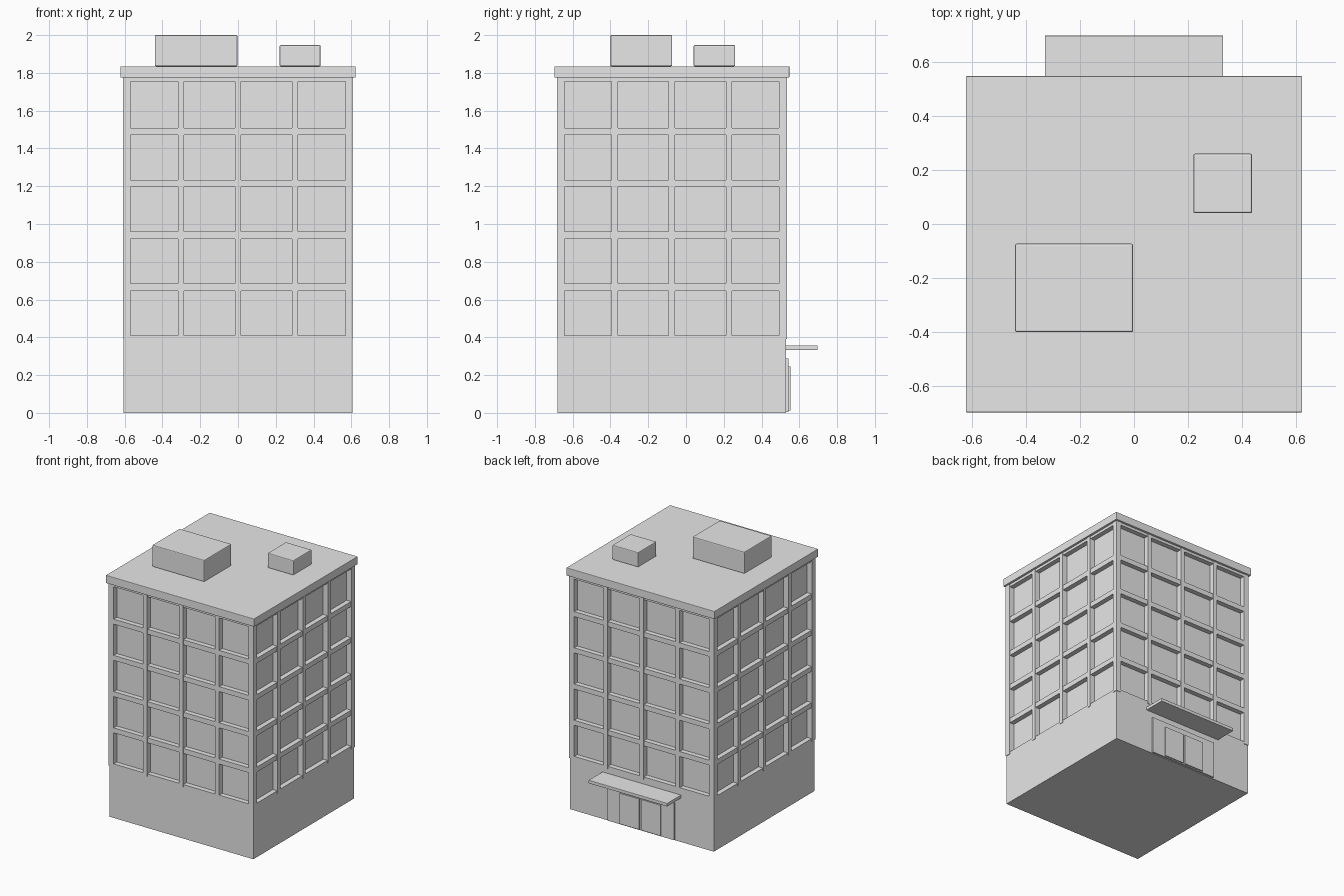
import bpy
import bmesh
from mathutils import Matrix, Vector

cube = bpy.data.objects.get("Cube")
if cube:
    bpy.data.objects.remove(cube, do_unlink=True)

# One plain colour for the whole building
concrete = bpy.data.materials.new("light_grey")
concrete.use_nodes = True
concrete.diffuse_color = (0.8, 0.8, 0.8, 1)
concrete.node_tree.nodes["Principled BSDF"].inputs["Base Color"].default_value = (0.8, 0.8, 0.8, 1)


def add_box(bm, lo, hi):
    lo, hi = Vector(lo), Vector(hi)
    size = hi - lo
    bmesh.ops.create_cube(bm, size=1, matrix=Matrix.Translation((lo + hi) / 2) @ Matrix.Diagonal((*size, 1)))


def build(name, boxes, bevel=0):
    """Make one object from a list of (low corner, high corner) boxes."""
    bm = bmesh.new()
    for lo, hi in boxes:
        add_box(bm, lo, hi)
    mesh = bpy.data.meshes.new(name)
    bm.to_mesh(mesh)
    bm.free()
    mesh.materials.append(concrete)
    obj = bpy.data.objects.new(name, mesh)
    bpy.context.collection.objects.link(obj)
    if bevel:
        mod = obj.modifiers.new("soft_edges", 'BEVEL')
        mod.width = bevel
        mod.segments = 2
    return obj


CY = -0.075       # centre of the tower in y
HALF = 0.605      # half width of the tower
CORE = 0.568      # half width of the recessed window wall
BASE_TOP, ROOF_LOW, ROOF_TOP = 0.39, 1.775, 1.835


def slab(half, z0, z1):
    return ((-half, CY - half, z0), (half, CY + half, z1))


# Ground floor, window wall and roof slab
build("ground_floor", [slab(HALF, 0, BASE_TOP)])
build("window_wall", [slab(CORE, BASE_TOP, ROOF_LOW)])
build("roof_slab", [slab(0.622, ROOF_LOW, ROOF_TOP)], 0.003)

# Floor bands running around the tower
pitch = 0.275
bands = [slab(HALF, BASE_TOP, 0.41), slab(HALF, 1.755, ROOF_LOW)]
for i in range(1, 5):
    z = BASE_TOP + pitch * i
    bands.append(slab(HALF, z - 0.019, z + 0.019))
build("floor_bands", bands)

# Upright pillars on all four faces, corner pillars shared
OUT, W = 0.609, 0.0165
pillars = []
for sx in (-1, 1):
    for sy in (-1, 1):
        xs, ys = sorted((sx * CORE, sx * OUT)), sorted((sy * CORE, sy * OUT))
        pillars.append(((xs[0], CY + ys[0], BASE_TOP), (xs[1], CY + ys[1], ROOF_LOW)))
for side in (-1, 1):
    near, far = sorted((side * CORE, side * OUT))
    for p in (-0.302, 0, 0.302):
        pillars.append(((p - W, CY + near, BASE_TOP), (p + W, CY + far, ROOF_LOW)))
        pillars.append(((near, CY + p - W, BASE_TOP), (far, CY + p + W, ROOF_LOW)))
build("pillars", pillars)

# Rooftop plant boxes
build("large_roof_box", [((-0.44, -0.40, ROOF_TOP), (-0.003, -0.073, 2.0))], 0.006)
build("small_roof_box", [((0.22, 0.04, ROOF_TOP), (0.437, 0.26, 1.947))], 0.006)

# Entrance on the back: canopy, surround and double doors
BACK = CY + HALF
build("entrance_canopy", [((-0.33, BACK, 0.333), (0.33, 0.697, 0.357))], 0.002)
build("entrance_surround", [((-0.28, BACK - 0.01, 0.005), (0.28, 0.543, 0.287))])
build("double_doors", [((x, 0.54, 0.012), (x + 0.165, 0.552, 0.245)) for x in (-0.172, 0.007)])
